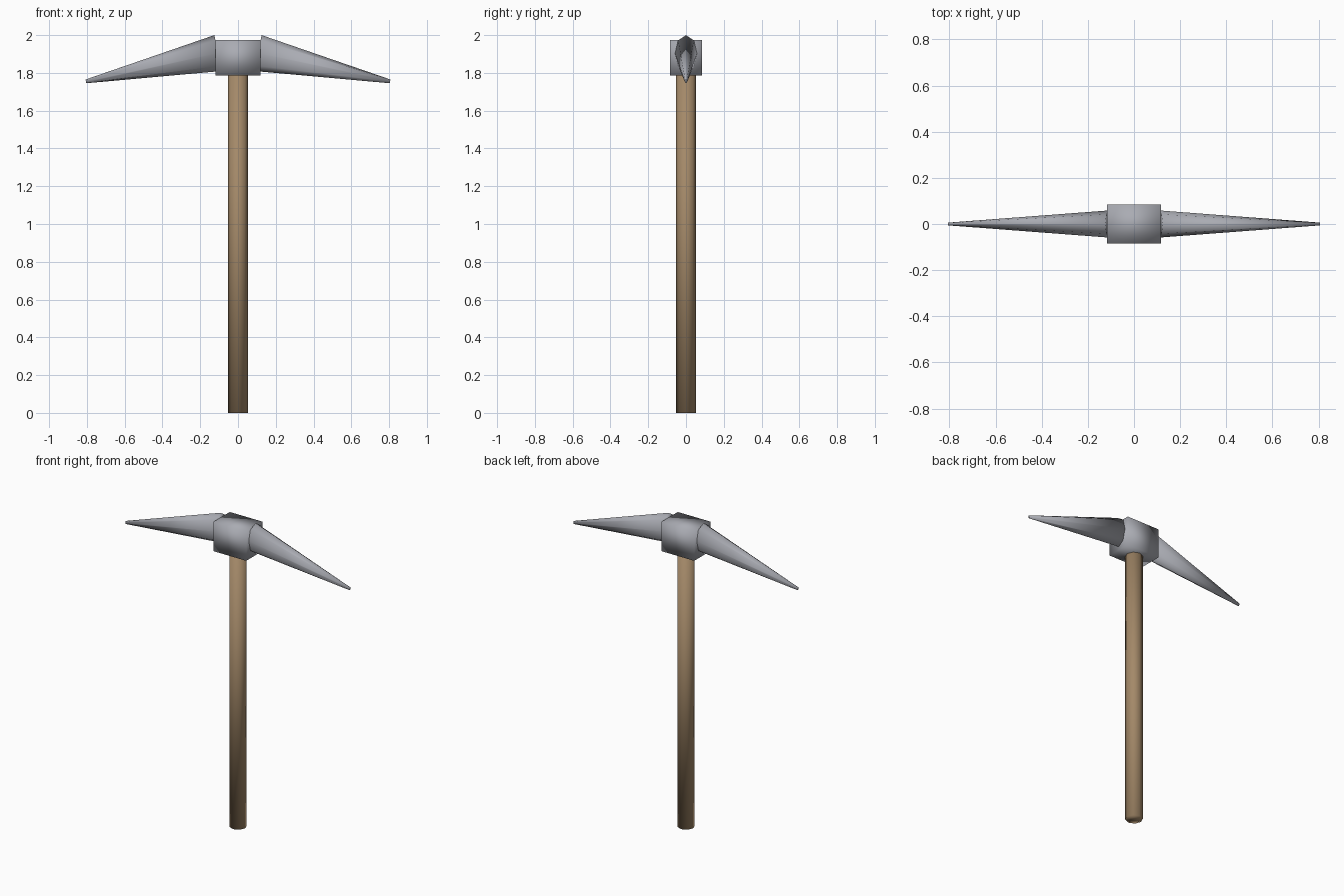
import bpy
import math
from mathutils import Matrix, Vector

cube = bpy.data.objects.get("Cube")
if cube:
    bpy.data.objects.remove(cube, do_unlink=True)


def material(name, color):
    mat = bpy.data.materials.new(name)
    mat.use_nodes = True
    mat.diffuse_color = color
    mat.node_tree.nodes["Principled BSDF"].inputs["Base Color"].default_value = color
    return mat


steel = material("steel grey", (0.40, 0.41, 0.45, 1))
wood = material("wood brown", (0.37, 0.25, 0.14, 1))


def finish(name, mat):
    obj = bpy.context.object
    obj.name = name
    obj.data.materials.append(mat)
    bpy.ops.object.shade_smooth()
    return obj


# Wooden handle, ending inside the head block
HANDLE_TOP = 1.85
bpy.ops.mesh.primitive_cylinder_add(vertices=8, radius=0.052, depth=HANDLE_TOP,
                                    location=(0, 0, HANDLE_TOP / 2))
finish("handle", wood)

# Head block
bpy.ops.mesh.primitive_cube_add(size=1, location=(0, 0, 1.88))
block = finish("head_block", steel)
block.data.transform(Matrix.Diagonal((0.236, 0.168, 0.19, 1)))

# Two oval tapered spikes, drooping toward their tips
for side, name in ((1, "left_spike"), (-1, "right_spike")):
    base = Vector((side * 0.105, 0, 1.905))
    tip = Vector((side * 0.805, 0, 1.755))
    axis = tip - base
    bpy.ops.mesh.primitive_cone_add(vertices=8, radius1=0.097, radius2=0.01,
                                    depth=axis.length)
    spike = finish(name, steel)
    flatten = Matrix.Diagonal((1, 0.61, 1, 1))
    droop = Matrix.Rotation(math.atan2(axis.x, axis.z), 4, "Y")
    spike.data.transform(droop @ flatten)
    spike.location = (base + tip) / 2
